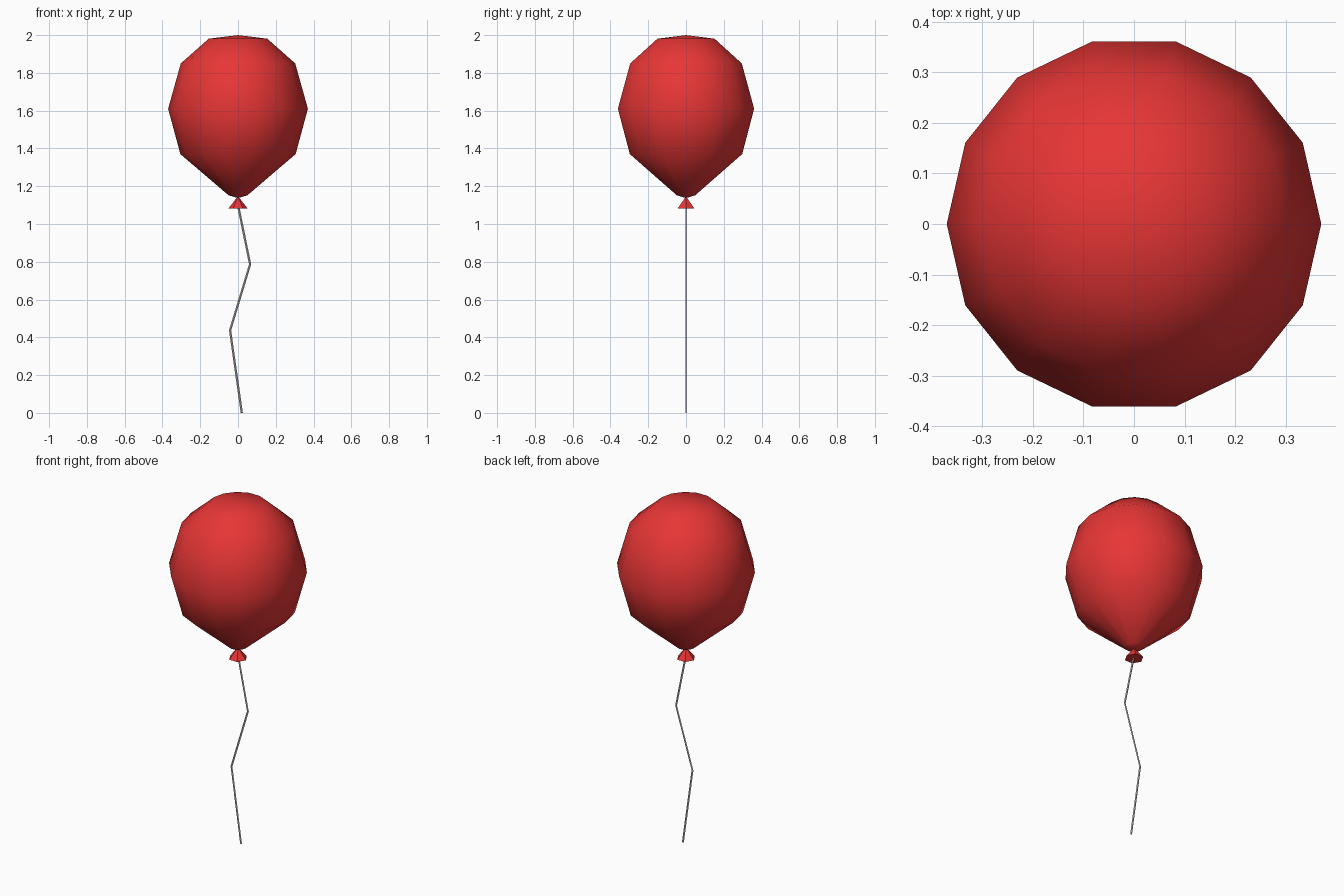
import bpy, bmesh, math

cube = bpy.data.objects.get("Cube")
if cube:
    bpy.data.objects.remove(cube, do_unlink=True)


def material(name, rgb):
    m = bpy.data.materials.new(name)
    m.use_nodes = True
    m.diffuse_color = (*rgb, 1)
    m.node_tree.nodes["Principled BSDF"].inputs["Base Color"].default_value = (*rgb, 1)
    return m


def loft(name, rings, sides, mat, smooth=False, depth=1):
    """Skin a stack of horizontal rings (x offset, z, radius); radius 0 is a pole."""
    bm = bmesh.new()
    loops = []
    for x, z, r in rings:
        count = sides if r else 1
        angles = [2 * math.pi * i / sides for i in range(count)]
        loops.append([bm.verts.new((x + r * math.cos(a), depth * r * math.sin(a), z))
                      for a in angles])
    for lower, upper in zip(loops, loops[1:]):
        for i in range(sides):
            j = (i + 1) % sides
            corners = [lower[i % len(lower)], lower[j % len(lower)],
                       upper[j % len(upper)], upper[i % len(upper)]]
            bm.faces.new(list(dict.fromkeys(corners)))
    for end in (loops[0], loops[-1]):
        if len(end) > 1:
            bm.faces.new(end)
    bmesh.ops.recalc_face_normals(bm, faces=bm.faces)
    for f in bm.faces:
        f.smooth = smooth
    mesh = bpy.data.meshes.new(name)
    bm.to_mesh(mesh)
    bm.free()
    mesh.materials.append(mat)
    obj = bpy.data.objects.new(name, mesh)
    bpy.context.collection.objects.link(obj)
    return obj


red = material("balloon red", (0.8, 0.036, 0.036))
grey = material("string pale grey", (0.6, 0.59, 0.55))

# Inflated body, tapering to the neck
body = [(1.137, 0), (1.152, 0.05), (1.37, 0.305), (1.61, 0.37),
        (1.85, 0.303), (1.981, 0.155), (2.0, 0)]
loft("balloon_body", [(0, z, r) for z, r in body], 14, red, smooth=True)

# Flared knot under the neck
loft("balloon_knot", [(0, 1.082, 0.051), (0, 1.147, 0)], 6, red)

# Kinked, flattened string
path = [(0, 1.1), (0.064, 0.787), (-0.042, 0.437), (0.02, 0)]
loft("string", [(x, z, 0.006) for x, z in path], 4, grey, depth=0.5)
